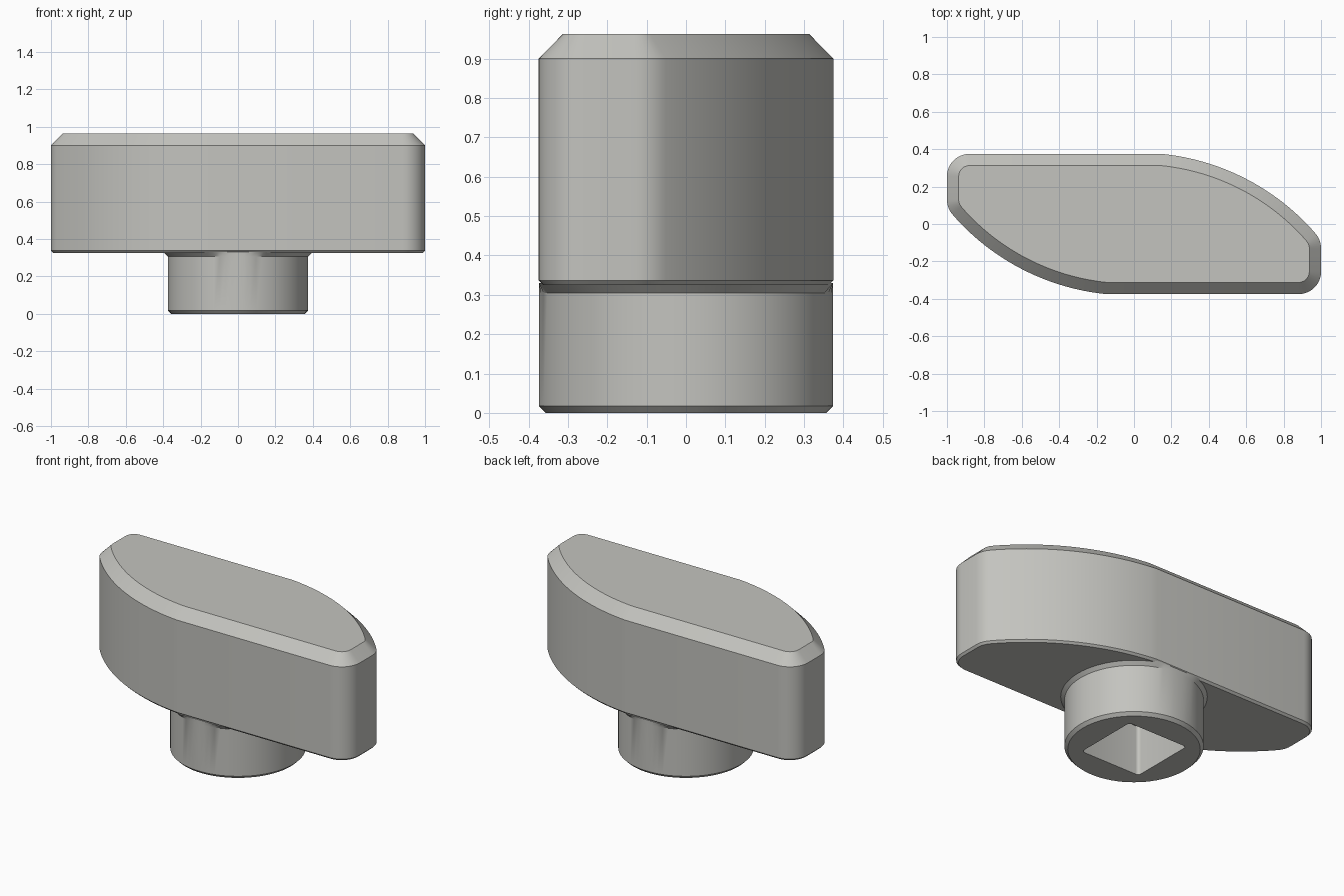
import bpy, bmesh, math
from mathutils import Vector

if "Cube" in bpy.data.objects:
    bpy.data.objects.remove(bpy.data.objects["Cube"])

grey = bpy.data.materials.new("warm grey")
grey.diffuse_color = (0.55, 0.55, 0.52, 1)
grey.use_nodes = True
grey.node_tree.nodes["Principled BSDF"].inputs["Base Color"].default_value = grey.diffuse_color


def arc(cx, cy, r, a0, a1, n):
    angles = [math.radians(a0 + (a1 - a0) * i / n) for i in range(n + 1)]
    return [Vector((cx + r * math.cos(a), cy + r * math.sin(a))) for a in angles]


def inset(points, d):
    """Move a counter-clockwise outline inward by d with mitred corners."""
    result = []
    for i, p in enumerate(points):
        a = (p - points[i - 1]).normalized()
        b = (points[(i + 1) % len(points)] - p).normalized()
        na, nb = Vector((-a.y, a.x)), Vector((-b.y, b.x))
        result.append(p + (na + nb) * d / (1 + na.dot(nb)))
    return result


def stack(name, sections):
    """Closed solid through equal-sized outlines given as (points, z)."""
    bm = bmesh.new()
    rings = [[bm.verts.new((p.x, p.y, z)) for p in pts] for pts, z in sections]
    for low, high in zip(rings, rings[1:]):
        for i in range(len(low)):
            j = (i + 1) % len(low)
            bm.faces.new((low[i], low[j], high[j], high[i]))
    bm.faces.new(rings[0][::-1])
    bm.faces.new(rings[-1])
    mesh = bpy.data.meshes.new(name)
    bm.to_mesh(mesh)
    bm.free()
    mesh.materials.append(grey)
    ob = bpy.data.objects.new(name, mesh)
    bpy.context.collection.objects.link(ob)
    return ob


def smooth(ob):
    bpy.ops.object.select_all(action='DESELECT')
    ob.select_set(True)
    bpy.context.view_layer.objects.active = ob
    bpy.ops.object.shade_smooth_by_angle(angle=math.radians(25))


# Wing grip: half outline, repeated by a half turn
half = (arc(0.88, -0.255, 0.12, -90, 0, 10)
        + arc(0.88, -0.13, 0.12, 0, 41, 6)
        + arc(0.024, -0.873, 1.254, 41, 84.2, 24)[1:])
outline = half + [-p for p in half]
wing = stack("wing_grip", [(inset(outline, 0.012), 0.325), (outline, 0.337),
                           (outline, 0.9), (inset(outline, 0.0625), 0.963)])
smooth(wing)

# Round hub with chamfered foot and a flare under the wing
sections = []
for r, z in [(0.357, 0), (0.375, 0.018), (0.375, 0.305), (0.4, 0.33)]:
    ring = arc(0, 0, r, 0, 360, 72)[:-1]
    for p in ring:
        p.y = max(-0.374, min(0.374, p.y))
    sections.append((ring, z))
hub = stack("hub", sections)

# Square drive socket with slightly rounded corners
s, r = 0.2, 0.02
square = []
for k, (sx, sy) in enumerate([(1, 1), (-1, 1), (-1, -1), (1, -1)]):
    square += arc(sx * (s - r), sy * (s - r), r, 90 * k, 90 * k + 90, 5)
cutter = stack("socket_cutter", [(square, -0.1), (square, 0.3)])
cutter.hide_render = True
cutter.hide_viewport = True
cut = hub.modifiers.new("socket", 'BOOLEAN')
cut.operation = 'DIFFERENCE'
cut.solver = 'EXACT'
cut.object = cutter
bpy.context.view_layer.objects.active = hub
bpy.ops.object.modifier_apply(modifier=cut.name)
bpy.data.objects.remove(cutter)
smooth(hub)
